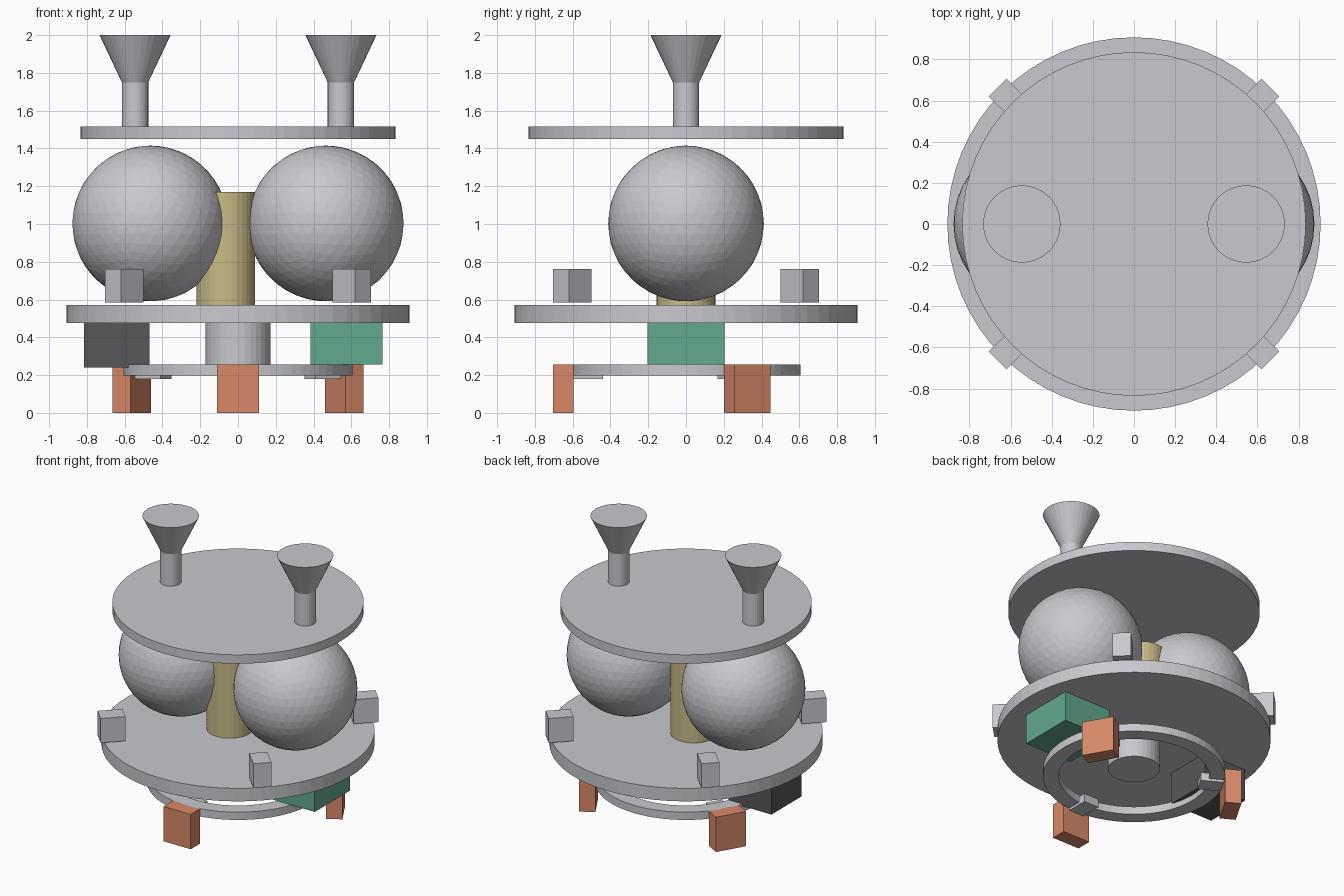
import bpy, bmesh
from math import radians, cos, sin
from mathutils import Matrix

if "Cube" in bpy.data.objects:
    bpy.data.objects.remove(bpy.data.objects["Cube"])


def material(name, rgb):
    m = bpy.data.materials.new(name)
    m.diffuse_color = (*rgb, 1)
    m.use_nodes = True
    m.node_tree.nodes["Principled BSDF"].inputs["Base Color"].default_value = m.diffuse_color
    return m


GREY = material("light grey", (0.58, 0.585, 0.62))
ORANGE = material("orange", (0.69, 0.25, 0.14))
GREEN = material("green", (0.125, 0.40, 0.27))
TAN = material("tan yellow", (0.58, 0.50, 0.24))
DARK = material("dark grey", (0.095, 0.095, 0.10))


def finish(name, bm, mat):
    mesh = bpy.data.meshes.new(name)
    bm.to_mesh(mesh)
    bm.free()
    mesh.materials.append(mat)
    ob = bpy.data.objects.new(name, mesh)
    bpy.context.collection.objects.link(ob)
    return ob


def cone(name, x, r1, r2, z1, z2, mat, sides=32):
    bm = bmesh.new()
    bmesh.ops.create_cone(bm, cap_ends=True, segments=sides, radius1=r1, radius2=r2,
                          depth=z2 - z1,
                          matrix=Matrix.Translation((x, 0, (z1 + z2) / 2)))
    return finish(name, bm, mat)


def box(name, radius, angle, length, width, z1, z2, mat):
    """Box at a polar position, its length pointing outward."""
    bm = bmesh.new()
    a = radians(angle)
    place = (Matrix.Translation((radius * cos(a), radius * sin(a), (z1 + z2) / 2))
             @ Matrix.Rotation(a, 4, 'Z')
             @ Matrix.Diagonal((length, width, z2 - z1, 1)))
    bmesh.ops.create_cube(bm, size=1, matrix=place)
    return finish(name, bm, mat)


def ring(name, inner, outer, z1, z2, mat, sides=64):
    """Square-section ring spun around the vertical axis."""
    bm = bmesh.new()
    vs = [bm.verts.new((r, 0, z)) for r, z in
          ((inner, z1), (outer, z1), (outer, z2), (inner, z2))]
    es = [bm.edges.new((vs[i], vs[(i + 1) % 4])) for i in range(4)]
    bmesh.ops.spin(bm, geom=vs + es, cent=(0, 0, 0), axis=(0, 0, 1),
                   angle=radians(360), steps=sides, use_merge=True)
    bmesh.ops.remove_doubles(bm, verts=bm.verts, dist=1e-4)
    bmesh.ops.recalc_face_normals(bm, faces=bm.faces)
    return finish(name, bm, mat)


# Plates, hub and base ring
cone("lower_plate", 0, 0.907, 0.907, 0.475, 0.57, GREY, 64)
cone("upper_plate", 0, 0.835, 0.835, 1.45, 1.515, GREY, 64)
cone("hub", 0, 0.173, 0.173, 0.255, 0.475, GREY)
ring("base_ring", 0.5, 0.605, 0.198, 0.255, GREY)

# Off-centre cylinder between the spheres
cone("centre_cylinder", -0.065, 0.156, 0.156, 0.57, 1.17, TAN)

# Spheres and the funnels on the upper plate
for side, s in (("left", -1), ("right", 1)):
    bm = bmesh.new()
    bmesh.ops.create_icosphere(bm, subdivisions=4, radius=0.412,
                               matrix=Matrix.Translation((s * 0.465, 0, 1.003)))
    finish(side + "_sphere", bm, GREY)
    cone(side + "_funnel_stem", s * 0.545, 0.07, 0.07, 1.515, 1.75, GREY)
    cone(side + "_funnel", s * 0.545, 0.07, 0.188, 1.75, 2.0, GREY)

# Four corner blocks above the lower plate
for i in range(4):
    box(f"corner_block_{i + 1}", 0.853, 45 + 90 * i, 0.167, 0.122, 0.585, 0.763, GREY)

# Three legs, each with a clip under the ring
for i, a in enumerate((-90, 30, 150)):
    box(f"leg_{i + 1}", 0.65, a, 0.11, 0.22, 0, 0.255, ORANGE)
    box(f"ring_clip_{i + 1}", 0.52, a, 0.16, 0.12, 0.18, 0.24, GREY)

# Boxes hung below the lower plate
box("green_box", 0.575, 0, 0.38, 0.408, 0.257, 0.475, GREEN)
box("dark_box", 0.642, 180, 0.346, 0.35, 0.24, 0.475, DARK)
